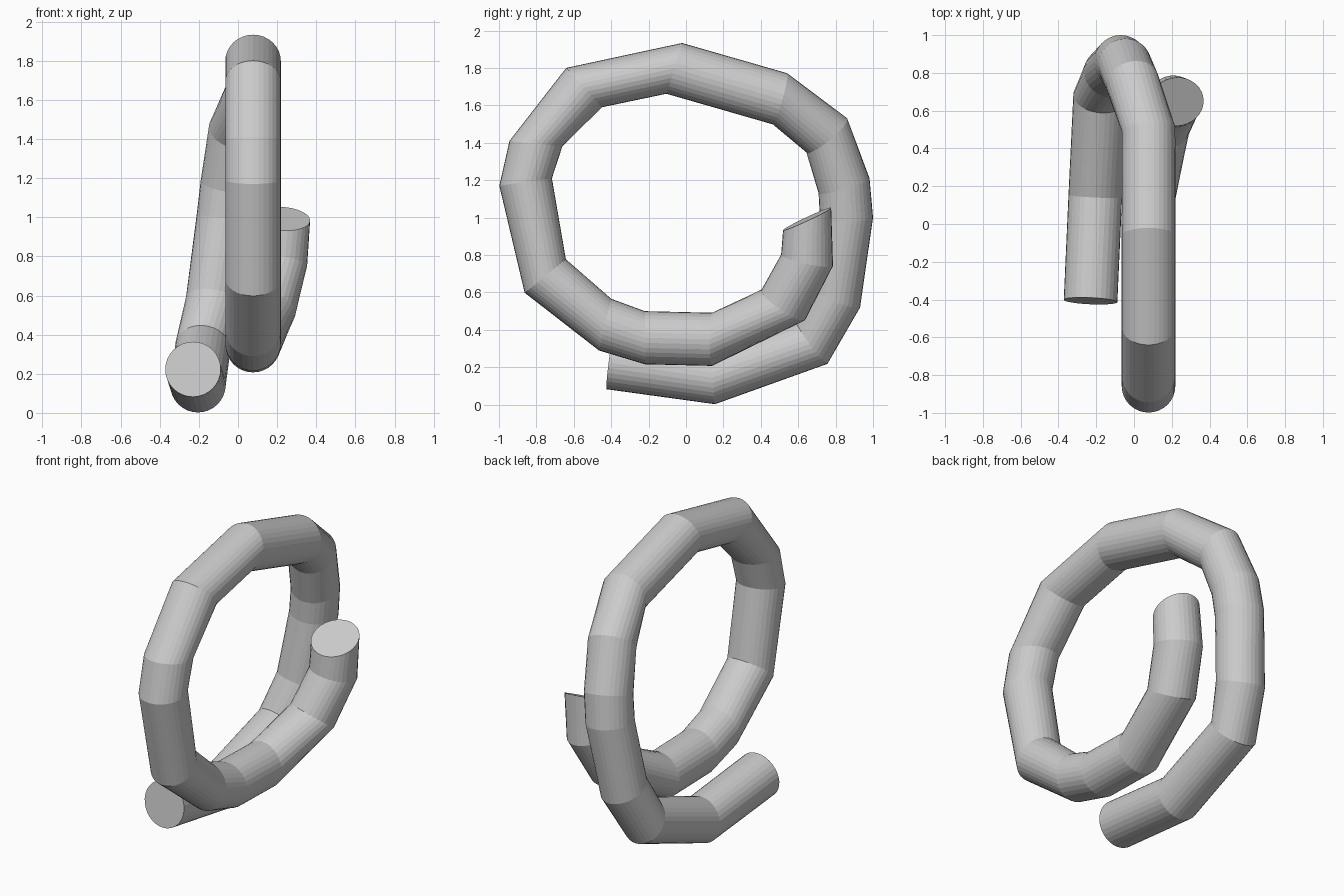
import bpy, bmesh, math
from mathutils import Vector

R, SIDES = 0.142, 32

# Tube stations: x, outer edge (y, z), inner edge (y, z) as seen from the side
STATIONS = [
    (-0.23, (-0.425, 0.083), (-0.39, 0.363)),
    (-0.205, (0.155, 0.003), (0.14, 0.285)),
    (-0.18, (0.755, 0.22), (0.59, 0.445)),
    (-0.125, (0.93, 0.52), (0.67, 0.63)),
    (-0.07, (1.0, 1.0), (0.716, 0.995)),
    (-0.05, (0.98, 1.21), (0.71, 1.13)),
    (-0.01, (0.86, 1.53), (0.645, 1.35)),
    (0.077, (0.54, 1.77), (0.465, 1.50)),
    (0.077, (-0.02, 1.935), (-0.105, 1.66)),
    (0.077, (-0.64, 1.80), (-0.45, 1.59)),
    (0.077, (-0.945, 1.41), (-0.66, 1.38)),
    (0.077, (-1.0, 1.17), (-0.715, 1.21)),
    (0.077, (-0.86, 0.60), (-0.645, 0.775)),
    (0.077, (-0.465, 0.29), (-0.40, 0.565)),
    (0.077, (-0.22, 0.215), (-0.22, 0.50)),
    (0.077, (0.14, 0.208), (0.14, 0.49)),
    (0.155, (0.63, 0.455), (0.41, 0.61)),
    (0.213, (0.775, 0.745), (0.52, 0.80)),
    (0.227, (0.77, 1.05), (0.525, 0.935)),
]

centres = [Vector((x, (o[0] + i[0]) / 2, (o[1] + i[1]) / 2)) for x, o, i in STATIONS]
bm = bmesh.new()
rings = []
last = len(STATIONS) - 1

# One round section per station, leaning with the local path
for k, (x, o, i) in enumerate(STATIONS):
    u = Vector((0, o[0] - i[0], o[1] - i[1])).normalized()
    t = (centres[min(k + 1, last)] - centres[max(k - 1, 0)]).normalized()
    n = (t - u * t.dot(u)).normalized()
    v = n.cross(u)
    ring = []
    for s in range(SIDES):
        a = 2 * math.pi * s / SIDES
        ring.append(bm.verts.new(centres[k] + R * (u * math.cos(a) + v * math.sin(a))))
    rings.append(ring)

# Tube walls between sections, then the flat end caps
for a, b in zip(rings, rings[1:]):
    for s in range(SIDES):
        q = (s + 1) % SIDES
        bm.faces.new((a[s], a[q], b[q], b[s]))
bm.faces.new(rings[0])
bm.faces.new(rings[-1])
bmesh.ops.recalc_face_normals(bm, faces=bm.faces)

mesh = bpy.data.meshes.new("coiled_tube")
bm.to_mesh(mesh)
bm.free()
bpy.context.collection.objects.link(bpy.data.objects.new("coiled_tube", mesh))
